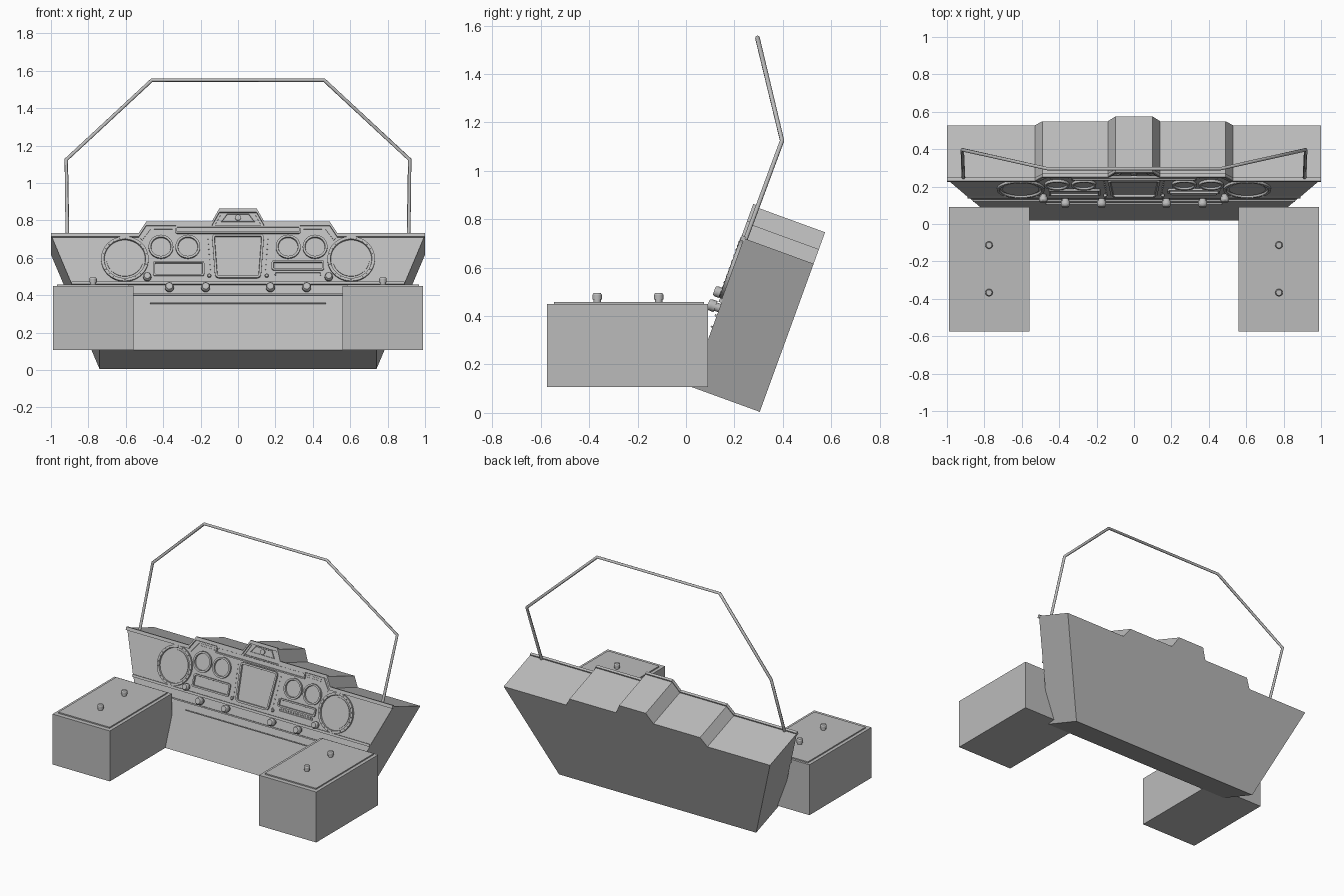
import bpy, bmesh, math
from mathutils import Matrix, Vector

if "Cube" in bpy.data.objects:
    bpy.data.objects.remove(bpy.data.objects["Cube"])

gray = bpy.data.materials.new("mid gray")
gray.diffuse_color = (0.5, 0.5, 0.5, 1)
gray.use_nodes = True
gray.node_tree.nodes["Principled BSDF"].inputs["Base Color"].default_value = gray.diffuse_color

# Panel frame: x across, y up the sloping front, z out of it (leaning back 20 degrees)
T = math.radians(20)
S, C = math.sin(T), math.cos(T)
PANEL = Matrix(((1, 0, 0, 0), (0, S, -C, 0.02), (0, C, S, 0.108), (0, 0, 0, 1)))


def V(z):
    """World height on the front face -> distance up the slope."""
    return (z - 0.108) / C


def finish(name, bm, matrix=Matrix(), smooth=False):
    bmesh.ops.recalc_face_normals(bm, faces=bm.faces)
    me = bpy.data.meshes.new(name)
    bm.to_mesh(me)
    bm.free()
    me.transform(matrix)
    me.materials.append(gray)
    ob = bpy.data.objects.new(name, me)
    bpy.context.collection.objects.link(ob)
    if smooth:
        bpy.ops.object.select_all(action='DESELECT')
        ob.select_set(True)
        bpy.context.view_layer.objects.active = ob
        bpy.ops.object.shade_smooth_by_angle(angle=math.radians(35))
    return ob


def slab(name, pts, h0, h1, rim=0, recess=0):
    """Extrude an outline of (x, world z) from the panel; optionally sink its middle."""
    bm = bmesh.new()
    lo = [bm.verts.new((x, V(z), h0)) for x, z in pts]
    hi = [bm.verts.new((x, V(z), h1)) for x, z in pts]
    bm.faces.new(lo)
    top = bm.faces.new(hi)
    n = len(pts)
    for i in range(n):
        j = (i + 1) % n
        bm.faces.new((lo[i], lo[j], hi[j], hi[i]))
    bmesh.ops.recalc_face_normals(bm, faces=bm.faces)
    if rim:
        bmesh.ops.inset_individual(bm, faces=[top], thickness=rim)
        bmesh.ops.inset_individual(bm, faces=[top], thickness=0.002, depth=-recess)
    return finish(name, bm, PANEL)


def rect(x0, x1, z0, z1):
    return [(x0, z0), (x1, z0), (x1, z1), (x0, z1)]


def rounded(pts, r):
    """Round the corners of an outline."""
    out = []
    for i, p in enumerate(pts):
        p = Vector(p)
        a = p + (Vector(pts[i - 1]) - p).normalized() * r
        b = p + (Vector(pts[(i + 1) % len(pts)]) - p).normalized() * r
        for k in range(5):
            t = k / 4
            out.append(tuple(a * (1 - t) ** 2 + p * 2 * t * (1 - t) + b * t * t))
    return out


def circle(x, z, r, n=40):
    return [(x + r * math.cos(2 * math.pi * i / n),
             z + r * C * math.sin(2 * math.pi * i / n)) for i in range(n)]


def knob(name, matrix, r, h):
    """Turned knob: stem with a wider, slightly tapered cap."""
    bm = bmesh.new()
    for r1, r2, z0, z1 in ((r * .75, r * .75, 0, h * .4), (r, r, h * .35, h * .8), (r, r * .75, h * .8, h)):
        bmesh.ops.create_cone(bm, cap_ends=True, segments=16, radius1=r1, radius2=r2,
                              depth=z1 - z0, matrix=Matrix.Translation((0, 0, (z0 + z1) / 2)))
    return finish(name, bm, matrix, True)


def on_panel(x, z, h=0):
    return PANEL @ Matrix.Translation((x, V(z), h))


# Dashboard body: stepped outline pushed back from the sloping front
steps = [(1, .72), (.53, .72), (.49, .78), (.14, .78), (.10, .85)]
top_line = steps + [(-x, z) for x, z in reversed(steps)]
slab("dashboard_body", [(-.74, .108), (.74, .108)] + top_line, -.303, 0)

# Facing plate above the knob rail, and trim following the stepped top
slab("facing_plate", [(-.893, .47), (.893, .47)] + top_line, 0, .004)
upper = [(x, z + .008) for x, z in top_line]
lower = [(x, z - .012) for x, z in reversed(top_line)]
slab("top_trim", upper + lower, -.002, .016)

# Inner raised border following the instrument cluster
for s in (-1, 1):
    path = [(.52, .70), (.47, .765), (.14, .765), (.10, .835)]
    inner = [(x - .008, z - .008) for x, z in reversed(path)]
    slab("cluster_border", [(s * x, z) for x, z in path + inner], 0, .009)

# Rails and grooved strips on the lower front
slab("knob_rail", rect(-.89, .89, .455, .47), 0, .012)
slab("lower_rail", rect(-.86, .86, .397, .405), 0, .008)
slab("lower_strip", rect(-.47, .47, .352, .358), 0, .008)

# Dials and their bolts, speaker rings at both ends
for s in (-1, 1):
    slab("speaker_ring", circle(s * .605, .59, .127, 48), 0, .017, .016, .011)
    slab("speaker_cover", circle(s * .605, .59, .098, 48), 0, .011)
    for x in (.412, .268):
        slab("gauge", circle(s * x, .655, .066), 0, .018, .012, .011)
    bm = bmesh.new()
    for i in range(24):
        a = 2 * math.pi * i / 24
        pos = (s * .605 + .118 * math.cos(a), V(.59) + .118 * math.sin(a), .0175)
        bmesh.ops.create_cone(bm, cap_ends=True, segments=6, radius1=.004, radius2=.004,
                              depth=.005, matrix=Matrix.Translation(pos))
    finish("speaker_bolts", bm, PANEL)
    # Small vent lines near the top edge
    for z in (.738, .75):
        slab("vent_line", rect(min(s * .35, s * .45), max(s * .35, s * .45), z, z + .005), 0, .008)

# Slots, centre screen, long top bar and badge-free top plate
slab("left_slot", rounded(rect(-.455, -.18, .50, .578), .014), 0, .015, .01, .011)
slab("right_slot", rounded(rect(.18, .46, .53, .582), .014), 0, .015, .01, .011)
slab("right_slot_lip", rounded(rect(.195, .445, .503, .523), .008), 0, .010, .005, .005)
slab("centre_screen", rounded([(-.122, .488), (.122, .488), (.14, .722), (-.14, .722)], .025),
     0, .018, .012, .011)
slab("top_bar", rounded(rect(-.335, .335, .727, .768), .01), 0, .014, .008, .008)
slab("top_plate", [(-.09, .79), (.09, .79), (.06, .835), (-.06, .835)], 0, .011, .005, .004)
slab("top_boss", circle(0, .811, .016, 20), 0, .016)

# Screen bolts on both sides
bm = bmesh.new()
for s in (-1, 1):
    for i in range(8):
        pos = (s * (.146 + .002 * i), V(.51 + .027 * i), .006)
        bmesh.ops.create_cone(bm, cap_ends=True, segments=6, radius1=.004, radius2=.004,
                              depth=.008, matrix=Matrix.Translation(pos))
finish("screen_bolts", bm, PANEL)

# Control knobs
for s in (-1, 1):
    for x in (.367, .173):
        knob("rail_knob", on_panel(s * x, .433), .024, .05)
    knob("side_knob", on_panel(s * .485, .49), .022, .045)
    knob("small_knob", on_panel(s * .153, .50), .010, .02)

# Side boxes with raised lids and two knobs each
for s in (-1, 1):
    for name, size, pos in (("side_box", (.43, .665, .342), (s * .775, -.2425, .279)),
                            ("box_lid", (.385, .62, .01), (s * .775, -.235, .453))):
        bm = bmesh.new()
        bmesh.ops.create_cube(bm, size=1, matrix=Matrix.Translation(pos) @ Matrix.Diagonal((*size, 1)))
        finish(name, bm)
    for y in (-.113, -.367):
        knob("box_knob", Matrix.Translation((s * .775, y, .455)), .02, .04)

# Windscreen frame: one bent tube
half = [(.912, .245, .715), (.918, .397, 1.125), (.46, .295, 1.55)]
path = half + [(-x, y, z) for x, y, z in reversed(half)]
cu = bpy.data.curves.new("windscreen_frame", 'CURVE')
cu.dimensions = '3D'
cu.bevel_depth = .010
cu.bevel_resolution = 1
cu.use_fill_caps = True
sp = cu.splines.new('POLY')
sp.points.add(len(path) - 1)
for p, co in zip(sp.points, path):
    p.co = (*co, 1)
cu.materials.append(gray)
bpy.context.collection.objects.link(bpy.data.objects.new("windscreen_frame", cu))
